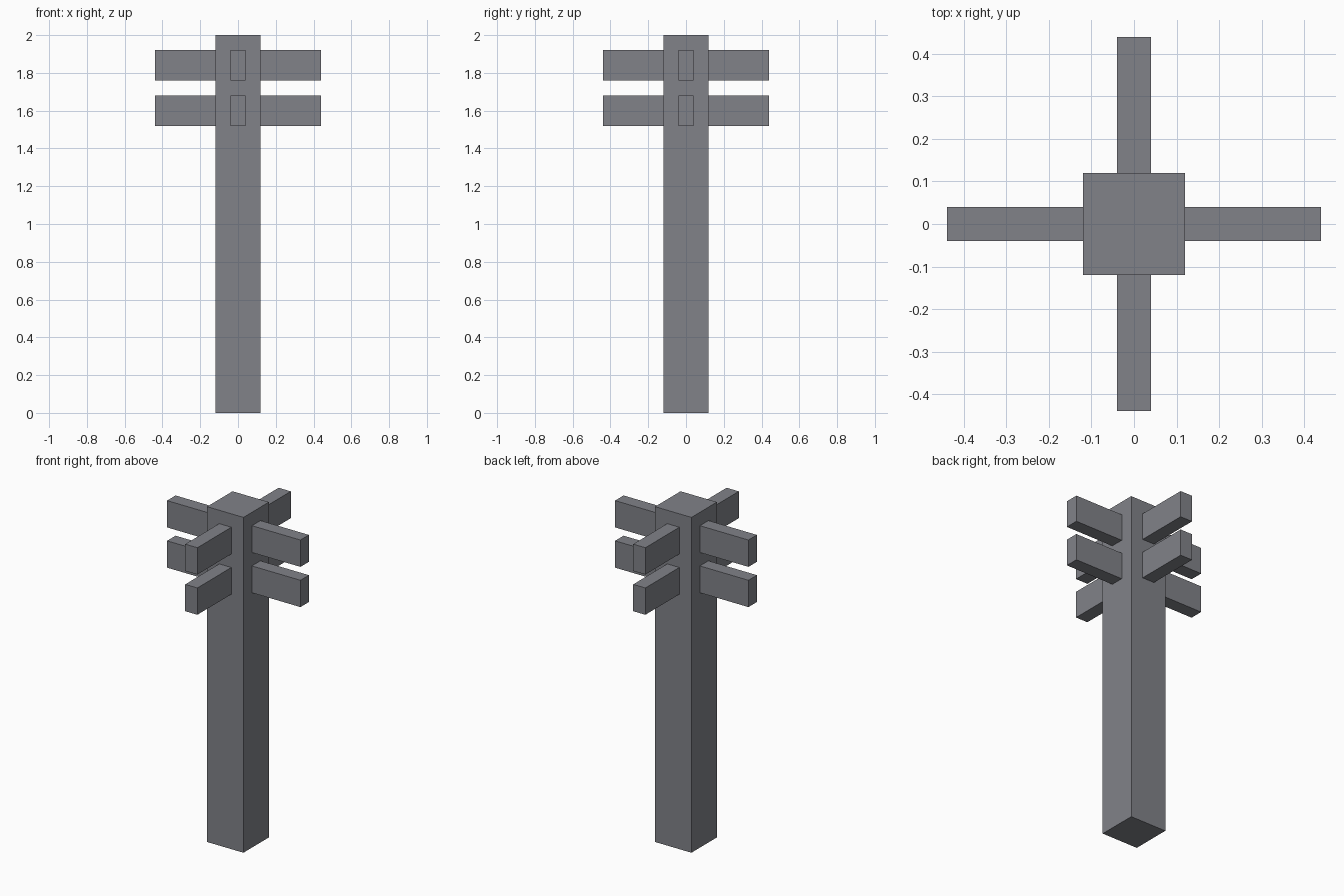
import bpy
from math import pi
from mathutils import Matrix, Vector

cube = bpy.data.objects.get("Cube")
if cube:
    bpy.data.objects.remove(cube, do_unlink=True)

# Single grey colour
grey = bpy.data.materials.new("slate_grey")
grey.use_nodes = True
colour = (0.22, 0.225, 0.25, 1)
grey.diffuse_color = colour
grey.node_tree.nodes["Principled BSDF"].inputs["Base Color"].default_value = colour


def box(name, low, high, turn=0):
    """Box between two corners, turned about the vertical axis."""
    low, high = Vector(low), Vector(high)
    bpy.ops.mesh.primitive_cube_add(size=1)
    obj = bpy.context.object
    obj.name = name
    place = Matrix.Translation((low + high) / 2) @ Matrix.Diagonal((high - low).to_4d())
    place[3][3] = 1
    obj.data.transform(Matrix.Rotation(turn, 4, "Z") @ place)
    obj.data.materials.append(grey)
    return obj


# Square post
HALF = 0.12
box("post", (-HALF, -HALF, 0), (HALF, HALF, 2))

# Two tiers of four arms, seated slightly into the post
for tier, bottom in (("lower", 1.52), ("upper", 1.76)):
    for i, side in enumerate(("left", "back", "right", "front")):
        box(f"{tier}_{side}_arm", (HALF - 0.01, -0.04, bottom),
            (0.44, 0.04, bottom + 0.16), i * pi / 2)
